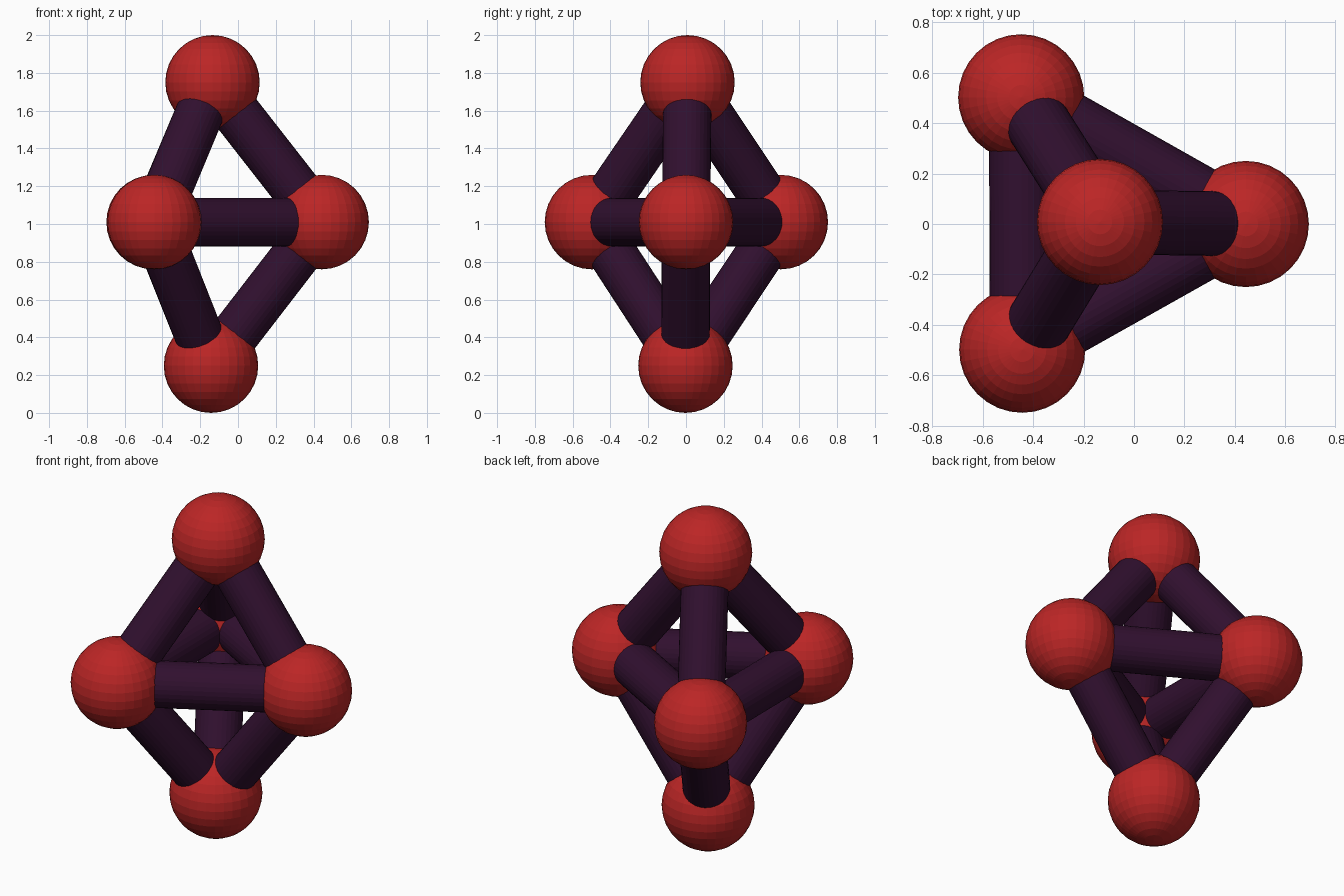
import bpy
from mathutils import Vector

if "Cube" in bpy.data.objects:
    bpy.data.objects.remove(bpy.data.objects["Cube"])


def material(name, rgb):
    m = bpy.data.materials.new(name)
    m.diffuse_color = (*rgb, 1)
    m.use_nodes = True
    m.node_tree.nodes["Principled BSDF"].inputs["Base Color"].default_value = m.diffuse_color
    return m


red = material("red", (0.50, 0.019, 0.019))
purple = material("dark purple", (0.030, 0.005, 0.028))

BALL_R, ROD_R = 0.25, 0.128

# Ball centres: a triangle round the middle and one apex above and below
middle = {
    "right": Vector((0.443, 0, 1.01)),
    "back_left": Vector((-0.447, 0.502, 1.01)),
    "front_left": Vector((-0.443, -0.498, 1.01)),
}
apex = {
    "top": Vector((-0.135, 0.008, 1.75)),
    "bottom": Vector((-0.143, -0.003, 0.25)),
}


def ball(name, centre):
    bpy.ops.mesh.primitive_uv_sphere_add(segments=32, ring_count=16, radius=BALL_R, location=centre)
    ob = bpy.context.object
    ob.name = name + "_ball"
    ob.data.materials.append(red)


def rod(name, a, b):
    d = b - a
    bpy.ops.mesh.primitive_cylinder_add(
        vertices=32, radius=ROD_R, depth=d.length - 0.3, location=(a + b) / 2,
        rotation=d.to_track_quat('Z', 'Y').to_euler())
    ob = bpy.context.object
    ob.name = name + "_rod"
    ob.data.materials.append(purple)


# Balls
for name, p in {**middle, **apex}.items():
    ball(name, p)

# Rods round the middle triangle
names = list(middle)
for i, n in enumerate(names):
    m = names[(i + 1) % 3]
    rod(n + "_to_" + m, middle[n], middle[m])

# Sloping rods from each apex to the triangle
for an, ap in apex.items():
    for n, p in middle.items():
        rod(an + "_to_" + n, ap, p)
